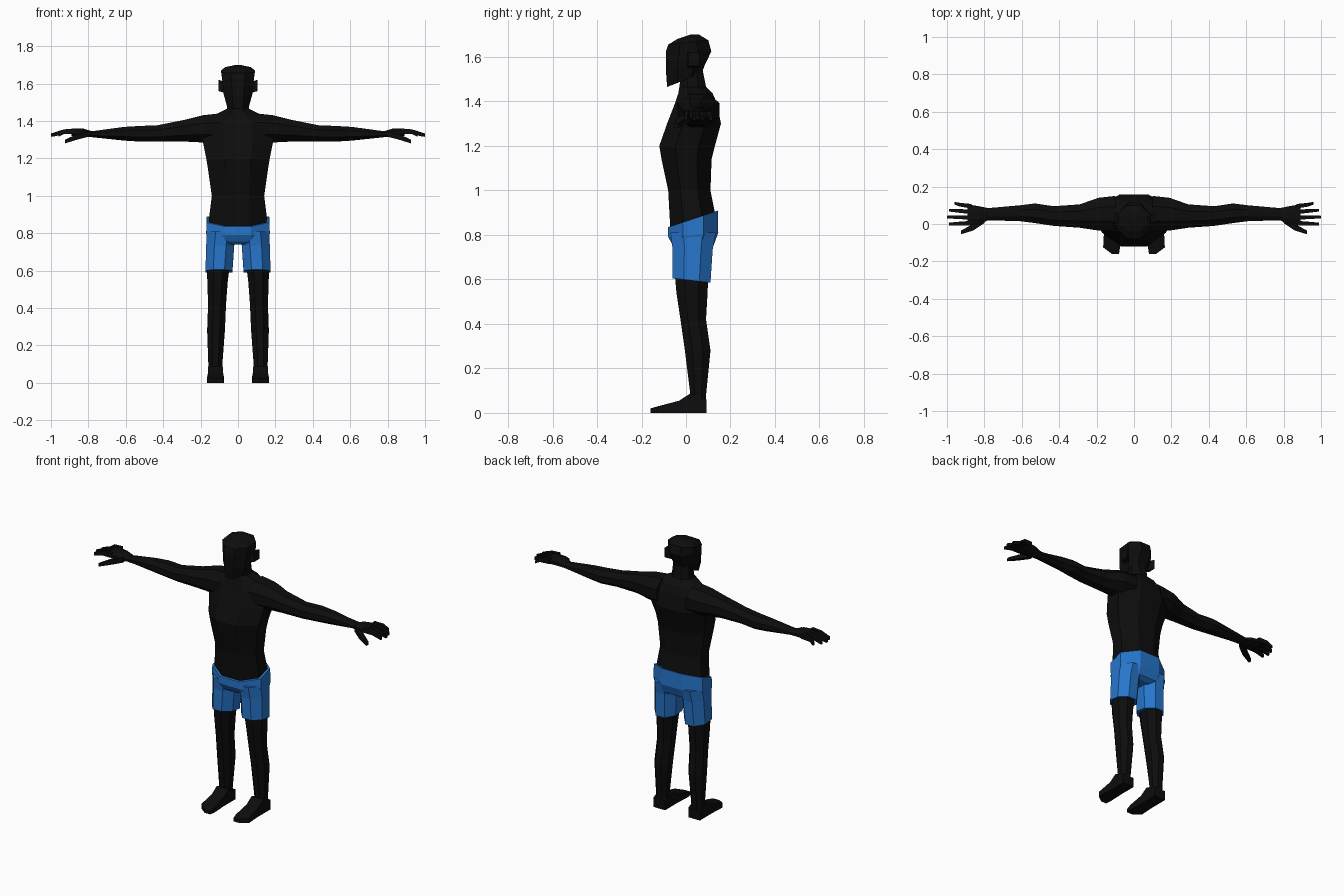
import bpy
import bmesh
import math

cube = bpy.data.objects.get("Cube")
if cube:
    bpy.data.objects.remove(cube, do_unlink=True)


def make_material(name, colour):
    material = bpy.data.materials.new(name)
    material.use_nodes = True
    material.diffuse_color = colour
    shader = material.node_tree.nodes["Principled BSDF"]
    shader.inputs["Base Color"].default_value = colour
    return material


skin = make_material("black skin", (0.004, 0.004, 0.004, 1))
cloth = make_material("blue cloth", (0.02, 0.18, 0.6, 1))


def level(height, outer, front, back, inner=None, tilt=0):
    """Horizontal ring, centred on the body unless an inner side is given."""
    inner = -outer if inner is None else inner
    return height, (inner, outer), (front, back), tilt


def arm_slice(reach, front, back, bottom, top):
    """Upright ring facing sideways."""
    return reach, (front, back), (bottom, top), 0


def foot_slice(depth, inner, outer, top):
    """Upright ring facing forward, standing on the ground."""
    return depth, (inner, outer), (0, top), 0


def place(axis, along, across, up):
    """Turn ring coordinates into model coordinates."""
    if axis == "x":
        return along, across, up
    if axis == "y":
        return across, along, up
    return across, up, along


def loft(name, axis, sections, material=skin, sides=8, mirror=False):
    """Join rings into a closed solid with flat faces."""
    mesh = bpy.data.meshes.new(name)
    bm = bmesh.new()
    rings = []
    corner = 1 / math.cos(math.pi / sides)
    for along, (u_min, u_max), (v_min, v_max), tilt in sections:
        ring = []
        for i in range(sides):
            angle = math.tau * (i + 0.5) / sides
            u = math.cos(angle) * corner
            v = math.sin(angle) * corner
            across = (u_min + u_max + u * (u_max - u_min)) / 2
            up = (v_min + v_max + v * (v_max - v_min)) / 2
            ring.append(bm.verts.new(place(axis, along + tilt * v, across, up)))
        rings.append(ring)
    for lower, upper in zip(rings, rings[1:]):
        for i in range(sides):
            j = (i + 1) % sides
            bm.faces.new((lower[i], lower[j], upper[j], upper[i]))
    bm.faces.new(rings[0][::-1])
    bm.faces.new(rings[-1])
    bmesh.ops.recalc_face_normals(bm, faces=bm.faces)
    bm.to_mesh(mesh)
    bm.free()
    mesh.materials.append(material)
    obj = bpy.data.objects.new(name, mesh)
    bpy.context.collection.objects.link(obj)
    if mirror:
        modifier = obj.modifiers.new("Mirror", "MIRROR")
        modifier.use_mirror_merge = False


# Torso and neck, from the waist up
loft("torso", "z", [
    level(height=0.86, outer=0.155, front=-0.07, back=0.13, tilt=0.04),
    level(height=1.0, outer=0.14, front=-0.08, back=0.11),
    level(height=1.14, outer=0.16, front=-0.11, back=0.115),
    level(height=1.2, outer=0.17, front=-0.12, back=0.13),
    level(height=1.3, outer=0.19, front=-0.085, back=0.157),
    level(height=1.39, outer=0.175, front=-0.05, back=0.14),
    level(height=1.435, outer=0.12, front=-0.035, back=0.12),
    level(height=1.465, outer=0.06, front=-0.03, back=0.09),
    level(height=1.54, outer=0.055, front=-0.02, back=0.075),
])

# Head, with the jaw rising to the back
loft("head", "z", [
    level(height=1.495, outer=0.06, front=-0.085, back=0.07, tilt=0.03),
    level(height=1.55, outer=0.077, front=-0.09, back=0.085, tilt=0.015),
    level(height=1.625, outer=0.085, front=-0.09, back=0.114),
    level(height=1.665, outer=0.09, front=-0.08, back=0.1, tilt=0.01),
    level(height=1.685, outer=0.07, front=-0.04, back=0.075, tilt=0.005),
    level(height=1.7, outer=0.01, front=0.02, back=0.06),
])
loft("ears", "x", [
    arm_slice(reach=0.07, front=0, back=0.04, bottom=1.55, top=1.61),
    arm_slice(reach=0.105, front=0.01, back=0.06, bottom=1.56, top=1.62),
], sides=4, mirror=True)

# Arms, from the shoulder to the wrist
wrist = arm_slice(reach=0.78, front=0.02, back=0.085, bottom=1.313, top=1.345)
loft("arms", "x", [
    arm_slice(reach=0.1, front=-0.04, back=0.15, bottom=1.28, top=1.44),
    arm_slice(reach=0.19, front=-0.035, back=0.14, bottom=1.285, top=1.43),
    arm_slice(reach=0.29, front=-0.02, back=0.105, bottom=1.29, top=1.405),
    arm_slice(reach=0.43, front=-0.01, back=0.095, bottom=1.29, top=1.377),
    arm_slice(reach=0.53, front=0.005, back=0.11, bottom=1.29, top=1.373),
    arm_slice(reach=0.61, front=0.015, back=0.1, bottom=1.295, top=1.368),
    wrist,
], mirror=True)

# Hands, with four fingers spreading from the palm
loft("palms", "x", [
    wrist,
    arm_slice(reach=0.83, front=-0.005, back=0.095, bottom=1.315, top=1.36),
    arm_slice(reach=0.89, front=-0.005, back=0.105, bottom=1.32, top=1.36),
], mirror=True)
for i, label in enumerate(("index", "middle", "ring", "little")):
    root = 0.005 + 0.03 * i
    tip = 0.037 * i
    knuckle = (root + tip) / 2
    end = 1 - 0.01 * (i - 1) ** 2
    loft(label + "_fingers", "x", [
        arm_slice(reach=0.87, front=root - 0.012, back=root + 0.012, bottom=1.33, top=1.36),
        arm_slice(reach=0.93, front=knuckle - 0.01, back=knuckle + 0.01, bottom=1.33, top=1.355),
        arm_slice(reach=end, front=tip - 0.007, back=tip + 0.007, bottom=1.315, top=1.333),
    ], sides=4, mirror=True)
loft("thumbs", "x", [
    arm_slice(reach=0.8, front=0.005, back=0.04, bottom=1.315, top=1.345),
    arm_slice(reach=0.86, front=-0.035, back=0, bottom=1.3, top=1.33),
    arm_slice(reach=0.925, front=-0.055, back=-0.035, bottom=1.28, top=1.3),
], sides=4, mirror=True)

# Shorts: hips with the waistband higher at the back, then two short legs
loft("shorts_hips", "z", [
    level(height=0.872, outer=0.167, front=-0.08, back=0.143, tilt=0.037),
    level(height=0.8, outer=0.17, front=-0.08, back=0.145, tilt=0.01),
    level(height=0.755, outer=0.16, front=-0.06, back=0.125),
    level(height=0.74, outer=0.06, front=-0.04, back=0.1),
], material=cloth)
loft("shorts_legs", "z", [
    level(height=0.81, inner=0.005, outer=0.167, front=-0.07, back=0.135),
    level(height=0.735, inner=0.02, outer=0.17, front=-0.06, back=0.12),
    level(height=0.595, inner=0.03, outer=0.174, front=-0.06, back=0.11, tilt=-0.01),
], material=cloth, mirror=True)

# Bare legs, from the thigh to the ankle
loft("legs", "z", [
    level(height=0.62, inner=0.045, outer=0.166, front=-0.05, back=0.1),
    level(height=0.54, inner=0.055, outer=0.164, front=-0.043, back=0.097),
    level(height=0.42, inner=0.064, outer=0.16, front=-0.025, back=0.09),
    level(height=0.28, inner=0.07, outer=0.165, front=-0.005, back=0.11),
    level(height=0.08, inner=0.085, outer=0.158, front=0.02, back=0.09),
    level(height=0.03, inner=0.083, outer=0.16, front=0.02, back=0.09),
], mirror=True)

# Feet, from the heel to the slanted toes
loft("feet", "y", [
    foot_slice(depth=0.092, inner=0.08, outer=0.16, top=0.06),
    foot_slice(depth=0.02, inner=0.08, outer=0.16, top=0.088),
    foot_slice(depth=-0.03, inner=0.08, outer=0.16, top=0.055),
    foot_slice(depth=-0.125, inner=0.075, outer=0.165, top=0.03),
    foot_slice(depth=-0.16, inner=0.08, outer=0.118, top=0.02),
], sides=4, mirror=True)
